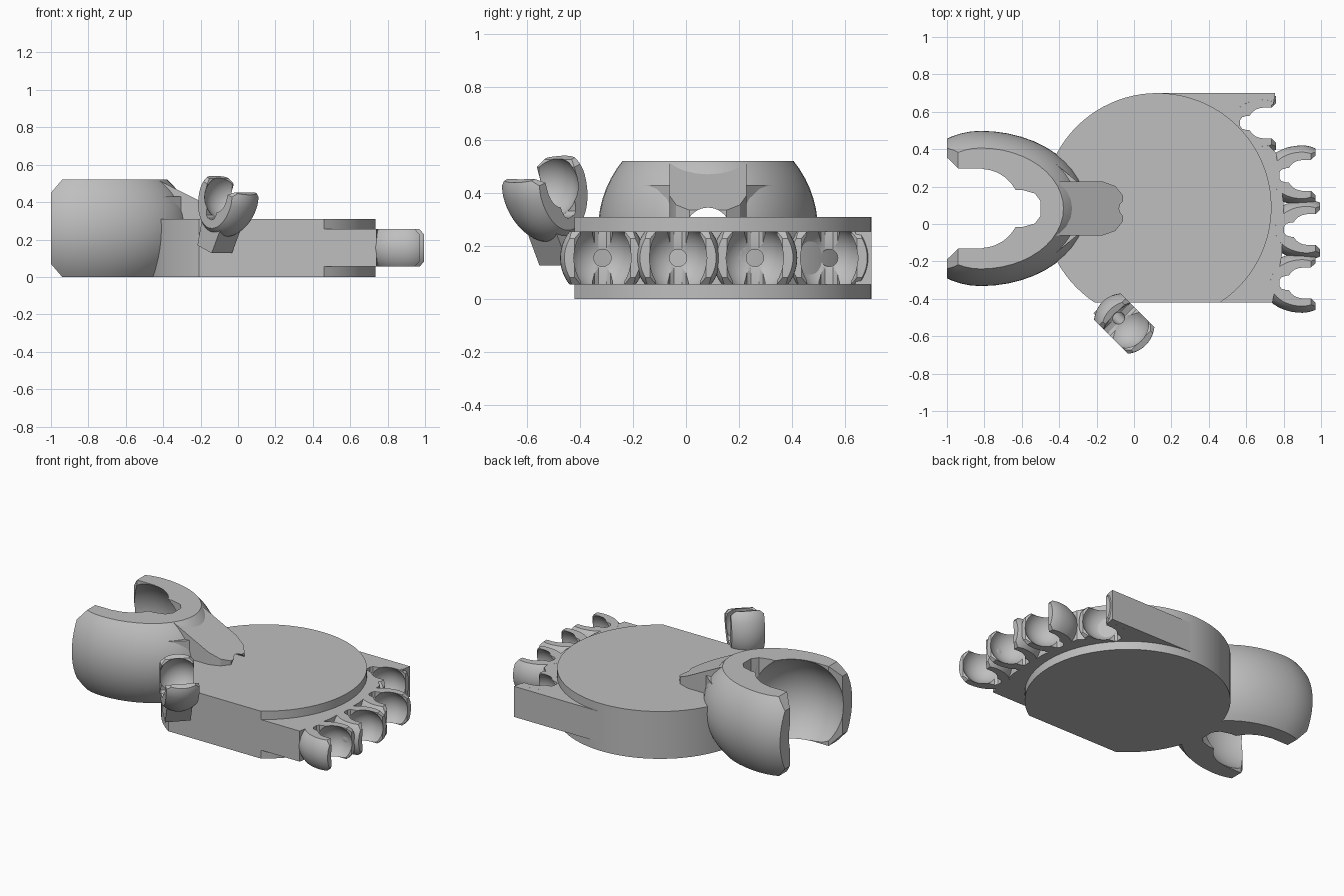
import bpy, bmesh, math
from mathutils import Matrix, Vector

if "Cube" in bpy.data.objects:
    bpy.data.objects.remove(bpy.data.objects["Cube"], do_unlink=True)

grey = bpy.data.materials.new("plain_grey")
grey.use_nodes = True
grey.diffuse_color = (0.52, 0.52, 0.52, 1)
grey.node_tree.nodes["Principled BSDF"].inputs["Base Color"].default_value = (0.52, 0.52, 0.52, 1)

UPRIGHT = Matrix.Rotation(math.pi / 2, 4, "X")
HERE = Matrix()


def finish(name, bm, matrix=HERE):
    bm.transform(matrix)
    bmesh.ops.recalc_face_normals(bm, faces=bm.faces)
    mesh = bpy.data.meshes.new(name)
    bm.to_mesh(mesh)
    bm.free()
    mesh.materials.append(grey)
    obj = bpy.data.objects.new(name, mesh)
    bpy.context.collection.objects.link(obj)
    return obj


def prism(name, points, low, high, matrix=HERE, top=None):
    """Extrude an outline along z; top(x) optionally slopes the upper face."""
    bm = bmesh.new()
    rings = [[bm.verts.new((x, y, low)) for x, y in points],
             [bm.verts.new((x, y, top(x) if top else high)) for x, y in points]]
    bm.faces.new(rings[0])
    bm.faces.new(rings[1])
    for i in range(len(points)):
        j = (i + 1) % len(points)
        bm.faces.new((rings[0][i], rings[0][j], rings[1][j], rings[1][i]))
    return finish(name, bm, matrix)


def ball(name, radius, matrix=HERE, back=1.0):
    """A sphere whose rear half (x < 0) is stretched by back."""
    bm = bmesh.new()
    bmesh.ops.create_uvsphere(bm, u_segments=48, v_segments=32, radius=radius)
    for v in bm.verts:
        if v.co.x < 0:
            v.co.x *= back
    return finish(name, bm, matrix)


def mirrored(points):
    return points + [(x, -y) for x, y in reversed(points)]


def boolean(obj, tool, operation="DIFFERENCE"):
    """Apply a cut; the second solver steps in if the first changes nothing."""
    before = len(obj.data.vertices)
    bpy.context.view_layer.objects.active = obj
    for solver in ("EXACT", "MANIFOLD"):
        mod = obj.modifiers.new("cut", "BOOLEAN")
        mod.operation = operation
        mod.solver = solver
        mod.object = tool
        bpy.ops.object.modifier_apply(modifier=mod.name)
        if len(obj.data.vertices) != before:
            break


def cavity(matrix=HERE):
    """Tools hollowing a socket: ball seat, flared mouth, notch, cable hole."""
    bm = bmesh.new()
    bmesh.ops.create_cone(bm, cap_ends=True, segments=24, radius1=0.085, radius2=0.085, depth=0.95)
    bore = Matrix.Translation((-0.475, 0, 0)) @ Matrix.Rotation(math.pi / 2, 4, "Y")
    notch = [(-0.32, 0.04), (-0.29, 0.08), (-0.22, 0.1), (0.05, 0.1)]
    return [ball("seat_cutter", 0.335, matrix),
            prism("mouth_cutter", mirrored([(-0.01, 0.215), (0.12, 0.215), (0.24, 0.33)]), -0.4, 0.4, matrix),
            prism("notch_cutter", mirrored(notch), -0.4, 0.4, matrix),
            finish("hole_cutter", bm, matrix @ bore)]


def cut_all(part, tools):
    for tool in tools:
        boolean(part, tool)
    return part


def place(part, frame):
    part.data.transform(frame)
    parts.append(part)


def socket(name, frame):
    """A ball trimmed flat above and below, chamfered at its mouth, hollowed."""
    shell = ball(name, 0.415, back=1.37)
    boolean(shell, trim, "INTERSECT")
    place(cut_all(shell, hollow), frame)


parts = []
hollow = cavity()
trim = prism("trim", mirrored([(-0.7, 0.26), (0.12, 0.26), (0.18, 0.19)]), -0.5, 0.5, UPRIGHT)
helpers = hollow + [trim]

# Round palm with one side trimmed flat
cx, cy, radius = 0.125, 0.09, 0.61
start = math.asin((-0.42 - cy) / radius)
sweep = math.pi - 2 * start
outline = [(cx + radius * math.cos(start + sweep * i / 72),
            cy + radius * math.sin(start + sweep * i / 72)) for i in range(73)]
parts.append(prism("palm", outline, 0, 0.31))

# Knuckle plate carrying the finger sockets
knuckles = prism("knuckle_plate",
                 [(0.15, -0.42), (0.74, -0.42), (0.79, -0.17), (0.8, 0.11), (0.76, 0.38),
                  (0.69, 0.45), (0.69, 0.62), (0.745, 0.64), (0.755, 0.7), (0.15, 0.7)], 0.055, 0.255)
parts.append(knuckles)

# Finger sockets
SMALL = Matrix.Scale(0.385, 4)
for i, (x, y) in enumerate([(0.9, -0.315), (0.925, -0.03), (0.9, 0.26), (0.69, 0.54)]):
    frame = Matrix.Translation((x, y, 0.155)) @ SMALL
    socket(f"finger_socket_{i + 1}", frame)
    tools = cavity(frame)
    cut_all(knuckles, tools)
    helpers += tools

# Thumb socket, tilted, on a short stem
opening = Vector((0.25, -0.25, 0.93)).normalized()
across = Vector((1, 1, 0)).normalized()
turn = Matrix((opening, across.cross(opening), across)).transposed().to_4x4()
thumb_frame = Matrix.Translation((-0.05, -0.535, 0.425)) @ turn @ SMALL
socket("thumb_socket", thumb_frame)
stem = prism("thumb_stem", mirrored([(-0.77, 0.15), (-0.35, 0.2)]), -0.2, 0.2)
place(cut_all(stem, hollow), thumb_frame)

# Wrist socket
wrist_frame = Matrix.Translation((-0.82, 0.083, 0.26)) @ Matrix.Rotation(math.pi, 4, "Z")
socket("wrist_socket", wrist_frame)

# Sloping neck and side gussets joining wrist to palm
neck = prism("wrist_neck", mirrored([(-0.39, 0.145), (-0.65, 0.145), (-0.72, 0.12), (-0.76, 0.07)]),
             -0.06, 0, top=lambda x: 0.26 + 0.5 * (x + 0.39))
gusset = prism("neck_gusset", mirrored([(-0.36, 0.2), (-0.4, 0.24), (-0.52, 0.14)]), -0.06, 0.17)
for part in (neck, gusset):
    place(cut_all(part, hollow), wrist_frame)

# Tidy up and shade
for helper in helpers:
    bpy.data.objects.remove(helper, do_unlink=True)
bpy.ops.object.select_all(action="DESELECT")
for part in parts:
    part.select_set(True)
bpy.context.view_layer.objects.active = parts[0]
bpy.ops.object.shade_smooth_by_angle(angle=math.radians(30))
